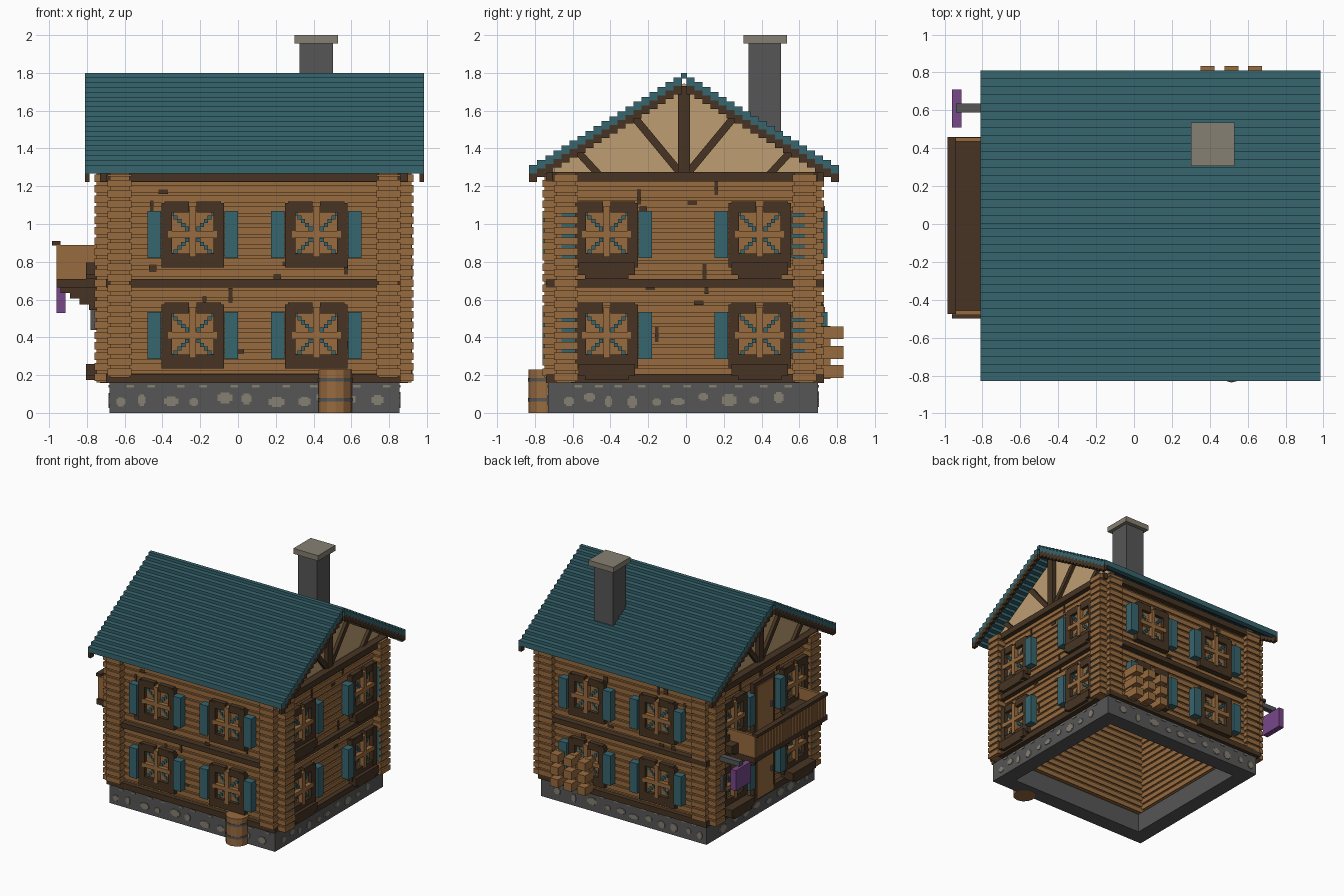
import bpy, bmesh, math, random
from mathutils import Vector

random.seed(4)
if "Cube" in bpy.data.objects:
    bpy.data.objects.remove(bpy.data.objects["Cube"])


def srgb(h):
    c = [int(h[i:i + 2], 16) / 255 for i in (0, 2, 4)]
    return [v / 12.92 if v <= 0.04045 else ((v + 0.055) / 1.055) ** 2.4 for v in c] + [1.0]


COLOURS = {"teal": "36656E", "wood": "986B3F", "dark_wood": "463423", "plaster": "BE9E72",
           "stone": "565656", "pale_stone": "868072", "purple": "774789"}
MATS = {}
for name, code in COLOURS.items():
    m = bpy.data.materials.new(name)
    m.use_nodes = True
    m.diffuse_color = srgb(code)
    m.node_tree.nodes["Principled BSDF"].inputs["Base Color"].default_value = srgb(code)
    MATS[name] = m

parts = {}


def mesh_of(part, mat):
    if part not in parts:
        parts[part] = (bmesh.new(), mat)
    return parts[part][0]


def prism(part, mat, pts, x0, x1):
    """Extrude a (y, z) outline along x."""
    bm = mesh_of(part, mat)
    f = bm.faces.new([bm.verts.new((x0, y, z)) for y, z in pts])
    new = bmesh.ops.extrude_face_region(bm, geom=[f])["geom"]
    bmesh.ops.translate(bm, vec=(x1 - x0, 0, 0), verts=[v for v in new if isinstance(v, bmesh.types.BMVert)])


def box(part, mat, x0, x1, y0, y1, z0, z1):
    bm = mesh_of(part, mat)
    lo = Vector((min(x0, x1), min(y0, y1), z0))
    hi = Vector((max(x0, x1), max(y0, y1), z1))
    for v in bmesh.ops.create_cube(bm, size=1)["verts"]:
        v.co = Vector([lo[i] + (v.co[i] + 0.5) * (hi[i] - lo[i]) for i in range(3)])


# Wall faces: axis the wall runs along, position of the face, outward sign
WALLS = {"front": ("x", -0.70, -1), "back": ("x", 0.69, 1),
         "right": ("y", 0.86, 1), "left": ("y", -0.69, -1)}


def wall_box(side, part, mat, u0, u1, z0, z1, w0, w1):
    """Box placed on a wall: u along the wall, w outwards from it."""
    axis, face, s = WALLS[side]
    a, b = face + s * w0, face + s * w1
    if axis == "x":
        box(part, mat, u0, u1, a, b, z0, z1)
    else:
        box(part, mat, a, b, u0, u1, z0, z1)


# Foundation ring with pale stones
for x0, x1, y0, y1 in [(-0.68, 0.855, -0.73, -0.60), (-0.68, 0.855, 0.57, 0.70),
                       (-0.68, -0.55, -0.60, 0.57), (0.725, 0.855, -0.60, 0.57)]:
    box("foundation", "stone", x0, x1, y0, y1, 0, 0.16)
for side, out in [("front", 0.03), ("back", 0.01), ("right", -0.005), ("left", -0.01)]:
    u = -0.62
    while u < (0.78 if side in ("front", "back") else 0.62):
        r, z, h = random.uniform(0.018, 0.045), random.uniform(0.055, 0.085), random.uniform(0.018, 0.032)
        for k, f in [(1, 0.6), (0.6, 1)]:
            wall_box(side, "foundation_stones", "pale_stone", u - r * k, u + r * k, z - h * f, z + h * f, out, out + 0.005)
        wall_box(side, "foundation_stones", "pale_stone", u + 0.03, u + 0.07, 0.135, 0.147, out, out + 0.005)
        u += random.uniform(0.10, 0.17)

# Stacked logs with crossing ends; side logs sit half a course higher
H = 1.11 / 20
for side, (axis, face, s) in WALLS.items():
    u0, u1 = (-0.76, 0.93) if axis == "x" else (-0.76, 0.73)
    for i in range(20):
        z = 0.16 + i * H + (0 if axis == "x" else H / 2)
        top = min(z + H, 1.27)
        wall_box(side, side + "_logs", "wood", u0 + 0.012, u1 - 0.012, z, top, -0.115, -0.012)
        wall_box(side, side + "_logs", "wood", u0, u1, z + 0.008, top - 0.008, -0.127, 0)
    # Dark knots
    for _ in range(16):
        u, z = random.uniform(u0 + 0.2, u1 - 0.2), random.uniform(0.25, 1.2)
        w, h = random.choice([(0.01, 0.04), (0.02, 0.02), (0.025, 0.012)])
        wall_box(side, "wood_knots", "dark_wood", u - w, u + w, z - h, z + h, -0.004, 0.004)
    # Horizontal beams
    b0, b1 = (-0.70, 0.86) if axis == "x" else (-0.61, 0.60)
    for z0, z1 in [(0.157, 0.205), (0.665, 0.708), (1.225, 1.275)]:
        e = 0.1 if axis == "y" and z0 > 1 else 0
        wall_box(side, "wall_beams", "dark_wood", b0 - e, b1 + e, z0, z1, -0.02, 0.04)


def window(side, u, z, planter):
    def b(part, mat, a0, a1, h0, h1, w0, w1):
        wall_box(side, part, mat, u + a0, u + a1, z + h0, z + h1, w0, w1)
    b("window_panes", "wood", -0.125, 0.125, -0.12, 0.13, -0.01, 0.01)
    for s in (-1, 1):
        b("window_frames", "dark_wood", *sorted((s * 0.11, s * 0.165)), -0.175, 0.165, -0.01, 0.04)
        b("window_frames", "dark_wood", *sorted((s * 0.02, s * 0.15)), 0.115, 0.175, -0.01, 0.038)
        b("shutters", "teal", *sorted((s * 0.168, s * 0.24)), -0.125, 0.125, -0.01, 0.06)
        # Stepped diagonal lattice
        for t in (-1, 1):
            for k in range(5):
                a, h = s * (0.03 + 0.02 * k), t * (0.03 + 0.02 * k)
                b("window_lattice", "teal", a - 0.011, a + 0.011, h - 0.011, h + 0.011, 0.0, 0.018)
    b("window_frames", "dark_wood", -0.16, 0.16, -0.175, -0.10, -0.01, 0.038)
    b("window_bars", "wood", -0.018, 0.018, -0.12, 0.15, 0, 0.046)
    b("window_bars", "wood", -0.13, 0.13, -0.016, 0.018, 0, 0.046)
    if planter:
        w = 0.065 if side == "right" else 0.115
        b("planters", "dark_wood", -0.15, 0.15, -0.215, -0.15, 0, w)
        b("planters", "dark_wood", -0.115, 0.115, -0.235, -0.215, 0, w)


for z in (0.945, 0.41):
    for side, us in [("front", (-0.24, 0.415)), ("back", (-0.24, 0.415)),
                     ("right", (-0.42, 0.39)), ("left", (-0.42, 0.39))]:
        for u in us:
            window(side, u, z, side in ("left", "right"))

# Doors on the left wall, ground floor and balcony
for z0, z1 in [(0.17, 0.60), (0.71, 1.14)]:
    wall_box("left", "door_frames", "dark_wood", -0.15, 0.13, z0, z1, 0, 0.03)
    wall_box("left", "doors", "wood", -0.115, 0.095, z0, z1 - 0.035, 0, 0.04)
    wall_box("left", "door_handles", "stone", -0.095, -0.075, z0 + 0.17, z0 + 0.21, 0.04, 0.055)

# Balcony with slatted railing and stepped brackets
box("balcony_floor", "dark_wood", -0.96, -0.68, -0.50, 0.46, 0.665, 0.71)
n = 24
for i in range(n):
    y = -0.48 + i * 0.92 / n
    box("balcony_slats", "wood", -0.96, -0.945, y, y + 0.030, 0.71, 0.89)
for y in (-0.48, 0.435):
    box("balcony_end_rails", "wood", -0.96, -0.70, y, y + 0.022, 0.71, 0.89)
box("balcony_backing", "wood", -0.953, -0.943, -0.48, 0.45, 0.71, 0.89)
box("balcony_top_rail", "dark_wood", -0.985, -0.94, -0.475, 0.46, 0.885, 0.91)
for y in (-0.46, -0.02, 0.40):
    for k in range(4):
        box("balcony_brackets", "dark_wood", -0.94 + k * 0.05, -0.68, y, y + 0.045, 0.635 - k * 0.03, 0.667 - k * 0.03)

# Hanging sign
box("sign_board", "purple", -0.96, -0.912, 0.51, 0.71, 0.53, 0.70)
box("sign_arm", "stone", -0.94, -0.68, 0.59, 0.635, 0.70, 0.74)
box("sign_brace", "stone", -0.78, -0.70, 0.60, 0.625, 0.44, 0.58)

# Stepped roof with dark barge boards
CY, RUN, RISE = -0.01, 0.0425, 0.0258
for k in range(19):
    top = 1.312 + RISE * k
    for s in (-1, 1):
        ya, yb = CY + s * (0.82 - k * RUN), CY + s * max(0, 0.82 - (k + 1) * RUN)
        box("roof_tiles", "teal", -0.81, 0.985, ya, yb, top - 0.045, top)
        for x in (-0.81, 0.96):
            box("barge_boards", "dark_wood", x, x + 0.025, ya, yb, top - 0.09, top - 0.044)
box("roof_ridge", "teal", -0.81, 0.985, CY - 0.016, CY + 0.016, 1.77, 1.80)

# Plastered gables with timber framing
for x, s in ((0.83, 1), (-0.66, -1)):
    prism("gables", "plaster", [(-0.70, 1.26), (0.68, 1.26), (0.68, 1.32), (CY, 1.745), (-0.70, 1.32)], x - s * 0.05, x)
    f = x + s * 0.025
    box("gable_posts", "dark_wood", x - s * 0.01, f + s * 0.01, CY - 0.032, CY + 0.032, 1.26, 1.73)
    for t in (-1, 1):
        for (ya, za), (yb, zb) in [((0.02, 1.27), (0.26, 1.56)), ((0.45, 1.26), (0.57, 1.39))]:
            d = 0.026
            prism("gable_braces", "dark_wood", [(CY + t * (ya - d), za), (CY + t * (ya + d), za),
                                                (CY + t * (yb + d), zb), (CY + t * (yb - d), zb)], x - s * 0.01, f)

# Chimney
box("chimney", "stone", 0.325, 0.502, 0.33, 0.503, 1.30, 1.956)
box("chimney_cap", "pale_stone", 0.30, 0.53, 0.305, 0.535, 1.955, 2.0)


# Barrel against the front wall
def disc(part, mat, r, z0, z1):
    bm = mesh_of(part, mat)
    vs = bmesh.ops.create_cone(bm, cap_ends=True, segments=12, radius1=r, radius2=r, depth=z1 - z0)["verts"]
    bmesh.ops.translate(bm, vec=(0.515, -0.745, (z0 + z1) / 2), verts=vs)


disc("barrel", "wood", 0.089, 0, 0.23)
for z in (0.06, 0.165):
    disc("barrel_hoops", "stone", 0.092, z, z + 0.02)

# Firewood stacked against the back wall
for x in (0.35, 0.477, 0.603):
    for z in (0.185, 0.285, 0.39):
        box("firewood", "wood", x, x + 0.074, 0.66, 0.835, z, z + 0.068)
    box("firewood_props", "wood", x + 0.012, x + 0.062, 0.68, 0.765, 0.18, 0.46)

# Turn the collected parts into objects
for name, (bm, mat) in parts.items():
    bmesh.ops.recalc_face_normals(bm, faces=bm.faces)
    me = bpy.data.meshes.new(name)
    bm.to_mesh(me)
    bm.free()
    me.materials.append(MATS[mat])
    bpy.context.scene.collection.objects.link(bpy.data.objects.new(name, me))
